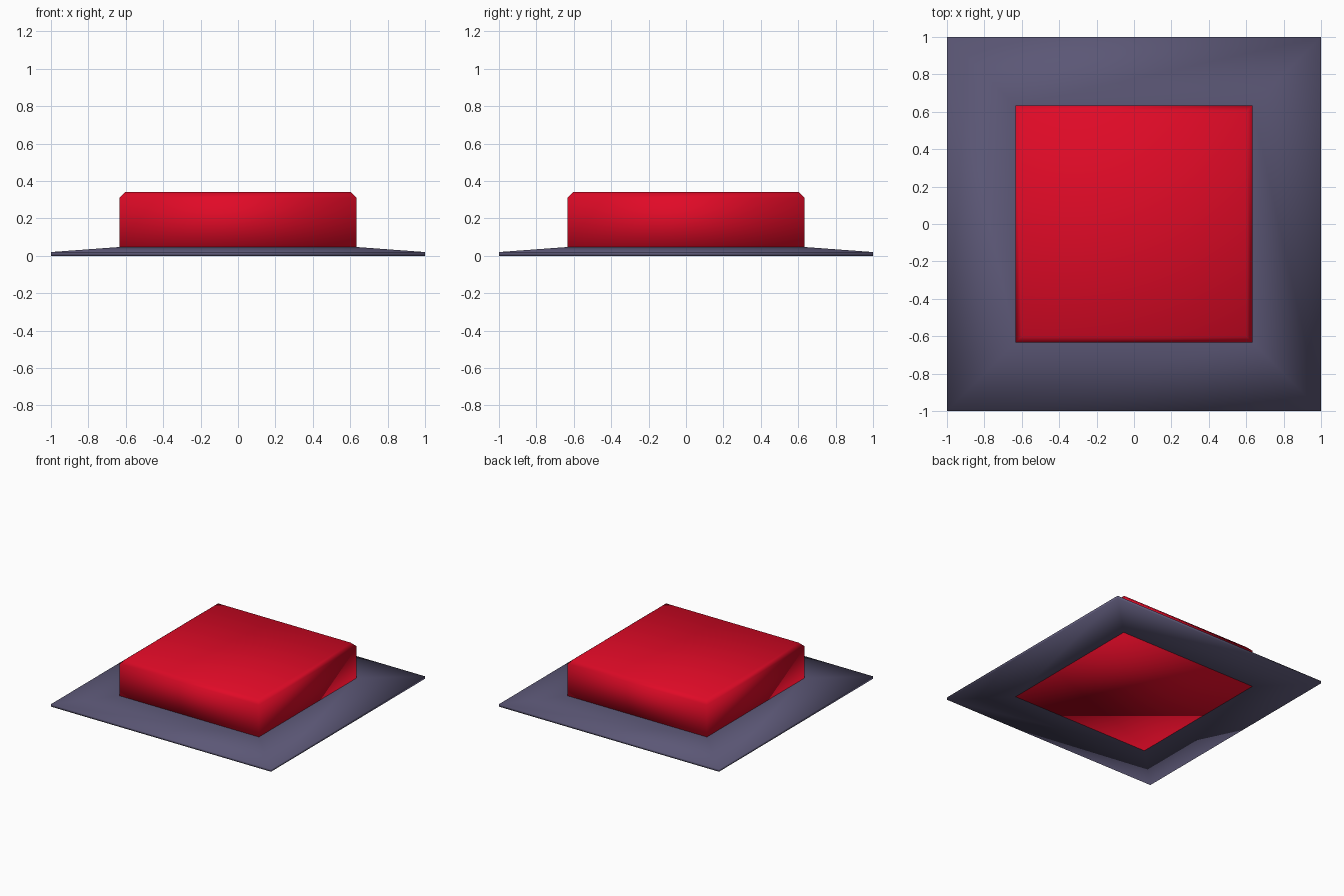
import bpy, bmesh

if "Cube" in bpy.data.objects:
    bpy.data.objects.remove(bpy.data.objects["Cube"])


def square_loft(name, profile, color, capped):
    """Sweep a (half width, height) profile around a square."""
    bm = bmesh.new()
    rings = [[bm.verts.new((sx * r, sy * r, z))
              for sx, sy in ((-1, -1), (1, -1), (1, 1), (-1, 1))]
             for r, z in profile]
    for low, high in zip(rings, rings[1:]):
        for i in range(4):
            j = (i + 1) % 4
            bm.faces.new((low[i], low[j], high[j], high[i]))
    if capped:
        bm.faces.new(rings[0][::-1])
        bm.faces.new(rings[-1])
    for face in bm.faces:
        face.smooth = True
    mesh = bpy.data.meshes.new(name)
    bm.to_mesh(mesh)
    bm.free()
    mat = bpy.data.materials.new(name + "_paint")
    mat.diffuse_color = color
    mat.use_nodes = True
    mat.node_tree.nodes["Principled BSDF"].inputs["Base Color"].default_value = mat.diffuse_color
    mesh.materials.append(mat)
    obj = bpy.data.objects.new(name, mesh)
    bpy.context.collection.objects.link(obj)
    return obj


HALF = 0.633

# Thin surround, sloping up towards the button
square_loft("base_plate",
            [(HALF, 0), (1, 0), (1, 0.02), (HALF, 0.047)],
            (0.105, 0.095, 0.18, 1), capped=False)

# Square button with a chamfered top edge, reaching down to the floor
square_loft("button",
            [(HALF, 0), (HALF, 0.31), (HALF - 0.03, 0.342)],
            (0.75, 0.003, 0.02, 1), capped=True)
